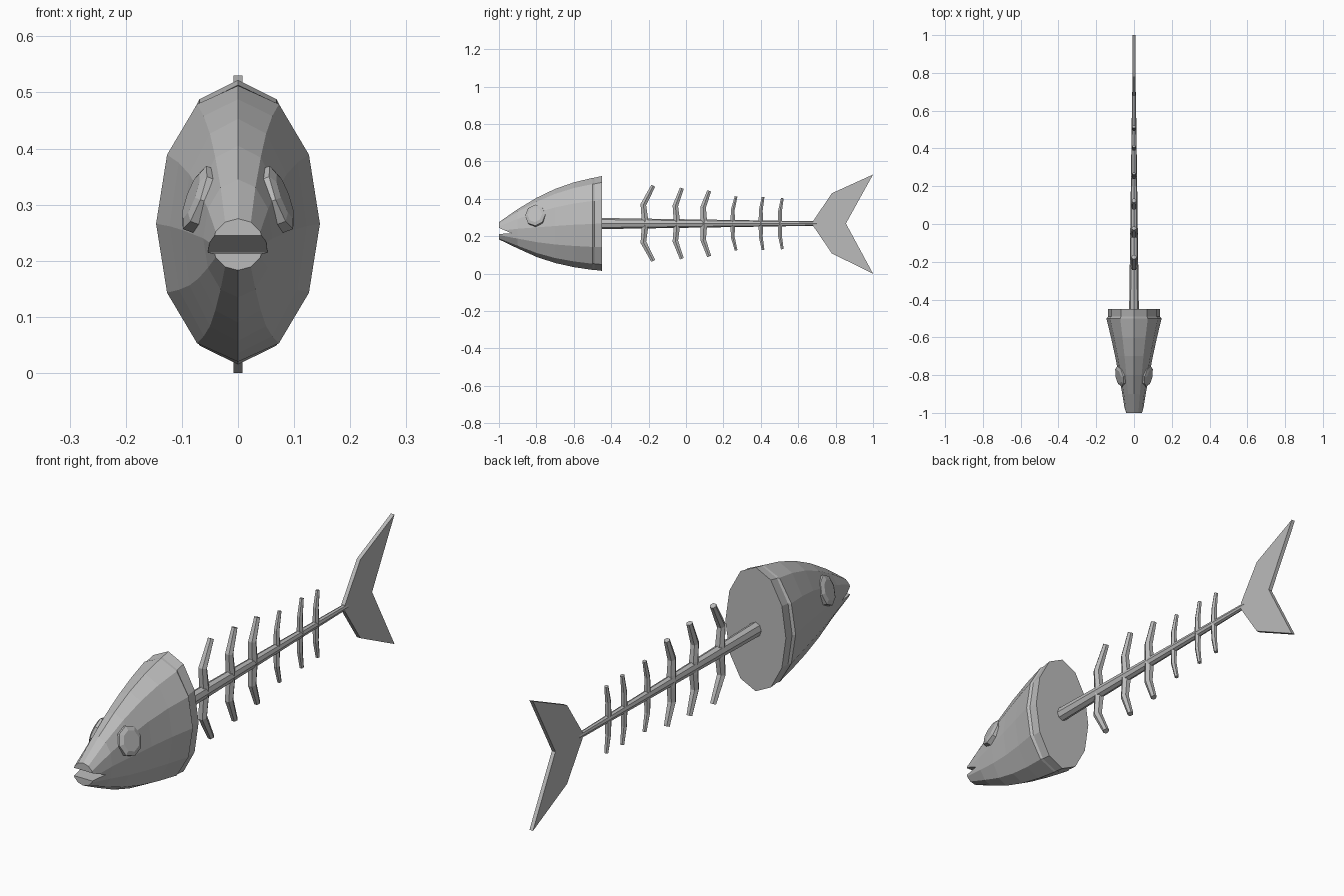
import bpy, bmesh, math
from mathutils import Vector

cube = bpy.data.objects.get("Cube")
if cube:
    bpy.data.objects.remove(cube, do_unlink=True)

bone = bpy.data.materials.new("bone_grey")
bone.use_nodes = True
GREY = (0.5, 0.5, 0.5, 1)
bone.diffuse_color = GREY
bone.node_tree.nodes["Principled BSDF"].inputs["Base Color"].default_value = GREY


def finish(name, bm):
    bmesh.ops.recalc_face_normals(bm, faces=bm.faces[:])
    mesh = bpy.data.meshes.new(name)
    bm.to_mesh(mesh)
    bm.free()
    mesh.materials.append(bone)
    obj = bpy.data.objects.new(name, mesh)
    bpy.context.collection.objects.link(obj)
    return obj


def loft(name, rings, sides):
    """Skin elliptical rings, each (centre, half-axis u, half-axis v)."""
    bm = bmesh.new()
    loops = []
    for c, u, v in rings:
        angles = [2 * math.pi * i / sides for i in range(sides)]
        loops.append([bm.verts.new(c + u * math.cos(a) + v * math.sin(a)) for a in angles])
    for a, b in zip(loops, loops[1:]):
        for i in range(sides):
            j = (i + 1) % sides
            bm.faces.new((a[i], a[j], b[j], b[i]))
    bm.faces.new(loops[0])
    bm.faces.new(loops[-1])
    return finish(name, bm)


def plate(name, outline, half):
    """Extrude a side outline of (y, z) points across x."""
    bm = bmesh.new()
    face = bm.faces.new([bm.verts.new((-half, y, z)) for y, z in outline])
    new = bmesh.ops.extrude_face_region(bm, geom=[face])["geom"]
    verts = [g for g in new if isinstance(g, bmesh.types.BMVert)]
    bmesh.ops.translate(bm, verts=verts, vec=(2 * half, 0, 0))
    return finish(name, bm)


X, Y, Z = Vector((1, 0, 0)), Vector((0, 1, 0)), Vector((0, 0, 1))

# Head: y, half width, bottom, top; the step near the back is the gill cover
profile = [(-1, .046, .183, .275), (-.9, .062, .135, .345), (-.8, .081, .09, .405),
           (-.7, .1, .057, .453), (-.6, .122, .035, .488), (-.5, .146, .02, .512),
           (-.49, .137, .02, .513), (-.45, .137, .015, .522)]
head = loft("head", [(Vector((0, y, (lo + hi) / 2)), X * w, Z * (hi - lo) / 2)
                     for y, w, lo, hi in profile], 12)

# Mouth: wedge cut out of the snout
cutter = plate("mouth_cutter", [(-1.05, .266), (-.93, .215), (-1.05, .211)], .2)
cutter.hide_render = True
cut = head.modifiers.new("mouth", "BOOLEAN")
cut.operation, cut.solver, cut.object = "DIFFERENCE", "EXACT", cutter
bpy.context.view_layer.objects.active = head
bpy.ops.object.modifier_apply(modifier=cut.name)
bpy.data.objects.remove(cutter, do_unlink=True)

# Eyes: shallow bevelled octagonal discs lying on the cheeks
for side, name in ((1, "left_eye"), (-1, "right_eye")):
    n = Vector((side * .92, -.2, .34)).normalized()
    u = Y.cross(n).normalized()
    v = n.cross(u)
    c = Vector((side * .07, -.805, .31))
    loft(name, [(c + n * d, u * r, v * r * .92)
                for d, r in ((-.02, .06), (.008, .06), (.015, .042))], 8)

# Spine
loft("spine", [(Vector((0, -.47, .268)), X * .026, Z * .03),
               (Vector((0, .7, .268)), X * .01, Z * .012)], 8)

# Ribs: base y, bend y, tip y, top z, bottom z, half thickness
ribs = [(-.22, -.228, -.175, .47, .068, .02), (-.05, -.057, -.022, .457, .08, .019),
        (.095, .092, .124, .443, .092, .019), (.25, .25, .268, .413, .124, .013),
        (.4, .4, .412, .41, .127, .013), (.503, .503, .515, .404, .131, .013)]
for k, (base, bend, tip, hi, lo, t) in enumerate(ribs):
    mid = .268
    path = [(tip, lo, .65), (bend, mid + (lo - mid) * .5, .9), (base, mid - .025, 1),
            (base, mid + .025, 1), (bend, mid + (hi - mid) * .5, .9), (tip, hi, .65)]
    pts = [Vector((0, y, z)) for y, z, s in path]
    rings = []
    for i, p in enumerate(pts):
        along = (pts[min(i + 1, len(pts) - 1)] - pts[max(i - 1, 0)]).normalized()
        s = path[i][2] * t
        rings.append((p, X * s, X.cross(along) * s))
    loft(f"rib_{k + 1}", rings, 6)

# Tail fin
plate("tail_fin", [(.68, .282), (.78, .43), (1, .53), (.855, .268),
                   (1, 0), (.78, .108), (.68, .255)], .008)
